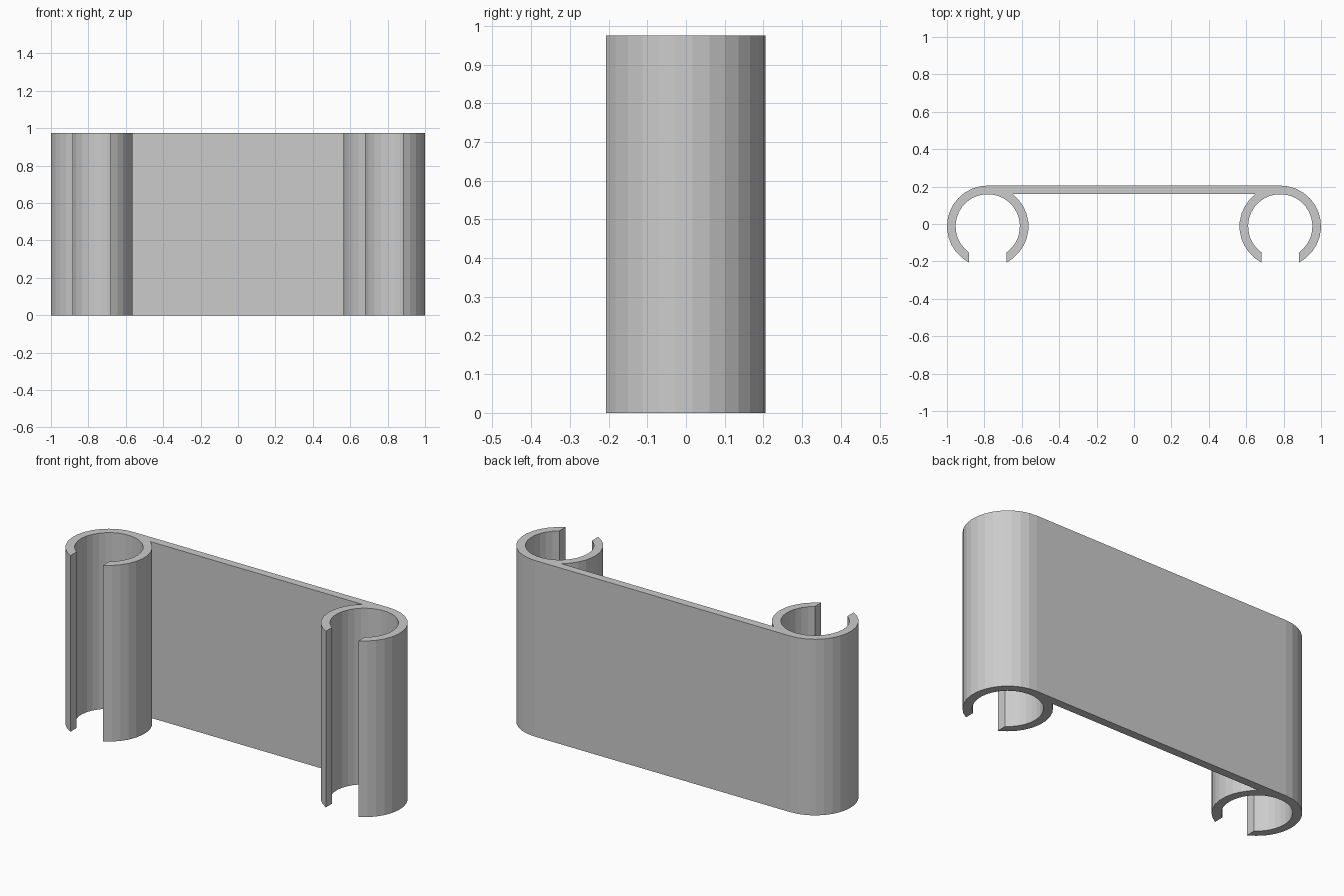
import bpy, bmesh
from math import sin, cos, asin, acos, pi, sqrt, ceil

if "Cube" in bpy.data.objects:
    bpy.data.objects.remove(bpy.data.objects["Cube"])

CX, CY = 0.782, -0.0125      # clip ring centre
R_OUT, R_IN = 0.218, 0.172   # ring radii
GAP = 0.10                   # half width of the slot
HEIGHT = 0.975
PLATE_LOW = CY + R_IN + 0.001


def arc(r, a0, a1):
    """Points on a ring circle, faceted every 12 degrees."""
    step = pi / 15
    n = max(1, ceil(abs(a1 - a0) / step - 1e-6))
    return [(CX + r * cos(a0 + (a1 - a0) * i / n),
             CY + r * sin(a0 + (a1 - a0) * i / n)) for i in range(n + 1)]


# Right half outline: outside of the clip, slot, bore, inner side up to the plate
slot_out, slot_in = acos(GAP / R_OUT), acos(GAP / R_IN)
join = pi - asin((PLATE_LOW - CY) / R_OUT)
lip = CY - sqrt(R_OUT ** 2 - GAP ** 2)
half = arc(R_OUT, pi / 2, -slot_out)
half += arc(R_IN, -slot_in, pi + slot_in)
half += arc(R_OUT, pi + slot_out, join)

# Mirror to the left half and extrude the closed profile upward
outline = half + [(-x, y) for x, y in reversed(half)]
bm = bmesh.new()
face = bm.faces.new([bm.verts.new((x, y, 0)) for x, y in outline])
ext = bmesh.ops.extrude_face_region(bm, geom=[face], use_keep_orig=True)
top = [g for g in ext["geom"] if isinstance(g, bmesh.types.BMVert)]
bmesh.ops.translate(bm, verts=top, vec=(0, 0, HEIGHT))
bmesh.ops.recalc_face_normals(bm, faces=bm.faces)

mesh = bpy.data.meshes.new("double_clip_plate")
bm.to_mesh(mesh)
bm.free()
bpy.context.collection.objects.link(bpy.data.objects.new("double_clip_plate", mesh))
